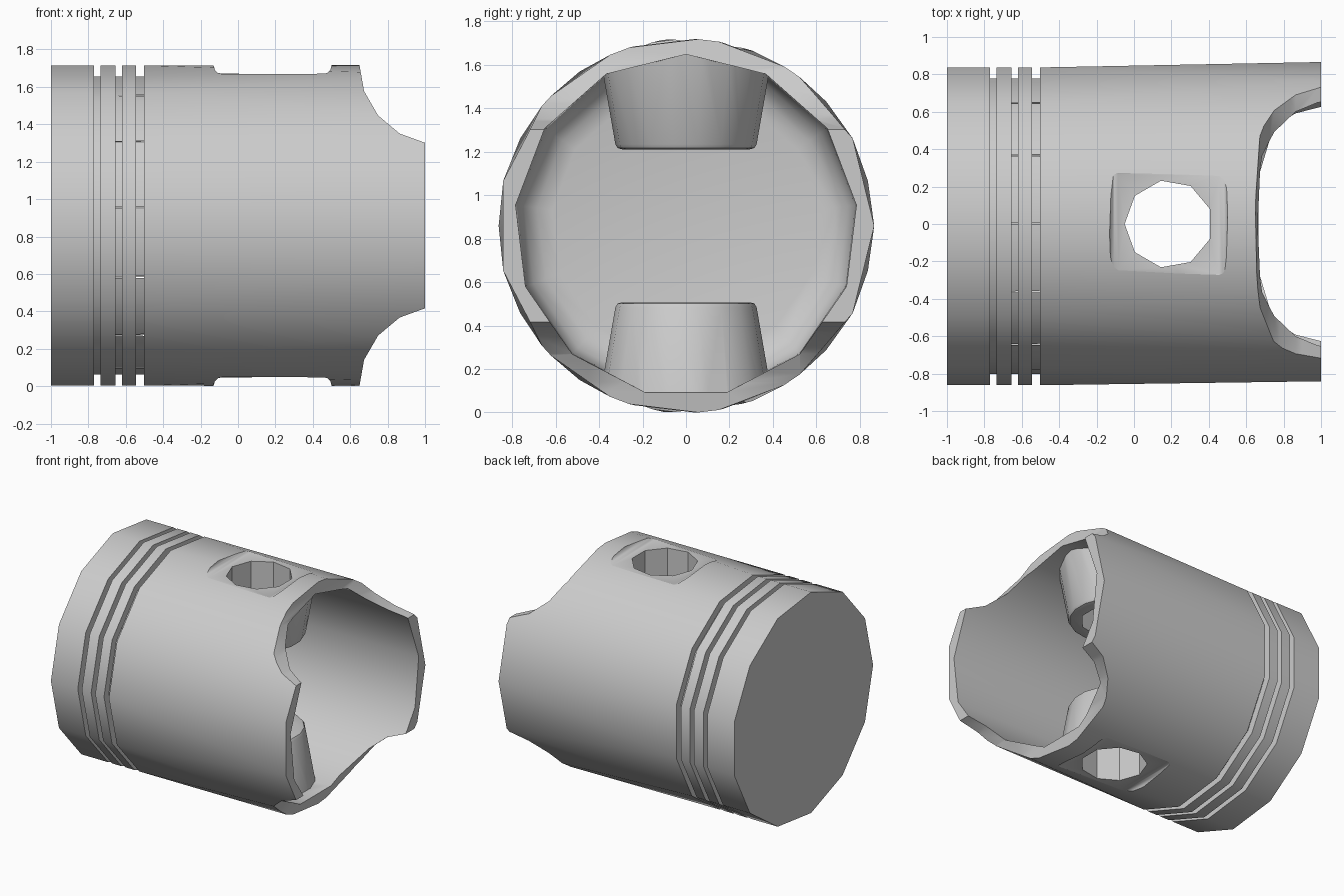
import bpy, bmesh, math
from mathutils import Vector, Matrix

cube = bpy.data.objects.get("Cube")
if cube:
    bpy.data.objects.remove(cube, do_unlink=True)

ZC = 0.866          # height of the cylinder axis
SIDES = 13
STEP = math.tau / SIDES


def add_object(name, bm):
    bmesh.ops.recalc_face_normals(bm, faces=bm.faces)
    mesh = bpy.data.meshes.new(name)
    bm.to_mesh(mesh)
    bm.free()
    obj = bpy.data.objects.new(name, mesh)
    bpy.context.collection.objects.link(obj)
    return obj


def lathe(name, profile, sides, phase=lambda p: 0.0, matrix=Matrix()):
    """Revolve (position, radius) points about the x axis, with capped ends."""
    bm = bmesh.new()
    rings = []
    for p, r in profile:
        angles = [phase(p) + math.tau * i / sides for i in range(sides)]
        rings.append([bm.verts.new((p, r * math.cos(a), r * math.sin(a))) for a in angles])
    for a, b in zip(rings, rings[1:]):
        for i in range(sides):
            j = (i + 1) % sides
            bm.faces.new((a[i], a[j], b[j], b[i]))
    bm.faces.new(rings[0])
    bm.faces.new(rings[-1])
    bmesh.ops.triangulate(bm, faces=[f for f in bm.faces if len(f.verts) == 4])
    bm.transform(matrix)
    return add_object(name, bm)


def cut(target, cutter):
    mod = target.modifiers.new("cut", "BOOLEAN")
    mod.operation = "DIFFERENCE"
    mod.solver = "EXACT"
    mod.object = cutter
    cutter.hide_render = True
    bpy.context.view_layer.objects.active = target
    bpy.ops.object.modifier_apply(modifier=mod.name)
    bpy.data.objects.remove(cutter, do_unlink=True)


# Outer wall with three ring grooves; the skirt twists by half a side
R, GROOVE = 0.862, 0.802
outline = [(-1, R)]
for start, end in ((-0.77, -0.735), (-0.655, -0.62), (-0.545, -0.503)):
    outline += [(start, R), (start, GROOVE), (end, GROOVE), (end, R)]
outline.append((1, R + 0.004))
piston = lathe("piston_body", outline, SIDES,
               lambda p: math.pi + max(0, (p + 0.503) / 1.503) * STEP / 2)

# Hollow inside with a rounded floor, leaving two conical pin bosses
hollow = lathe("hollow", [(-0.8, 0.62), (-0.785, 0.69), (-0.74, 0.75), (-0.66, 0.785), (1.1, 0.79)],
               SIDES, lambda p: math.pi / 2)
PIN_X = 0.185
for side in (1, -1):
    place = Matrix.Translation((PIN_X, 0, 0)) @ Matrix.Rotation(-side * math.pi / 2, 4, "Y")
    cut(hollow, lathe("boss", [(0.352, 0.295), (0.358, 0.315), (0.375, 0.325), (0.95, 0.425)],
                      18, matrix=place))
cut(piston, hollow)

# Arched skirt cutaways and flat pads around the pin holes
for side in (1, -1):
    arch = Matrix.Translation((1.08, 0, side * ZC)) @ Matrix.Rotation(math.pi / 2, 4, "Z")
    cut(piston, lathe("arch", [(-1.2, 0.432), (1.2, 0.432)], 18, matrix=arch))

    bm = bmesh.new()
    bmesh.ops.create_cube(bm, size=1)
    bm.transform(Matrix.Translation((PIN_X, 0, side * 0.96)) @ Matrix.Diagonal((0.63, 0.62, 0.3, 1)))
    bmesh.ops.bevel(bm, geom=list(bm.edges), offset=0.045, segments=3, profile=0.5, affect="EDGES")
    cut(piston, add_object("pad", bm))

# Pin hole through both bosses
pin = Matrix.Translation((PIN_X, 0, 0)) @ Matrix.Rotation(math.pi / 2, 4, "Y")
cut(piston, lathe("pin_hole", [(-1.2, 0.235), (1.2, 0.235)], 9, lambda p: math.pi / 2 * 3, pin))

# Smooth shading, with round normals on the cylindrical walls
bpy.ops.object.select_all(action="DESELECT")
piston.select_set(True)
bpy.context.view_layer.objects.active = piston
bpy.ops.object.shade_smooth_by_angle(angle=math.radians(35))
mesh = piston.data
normals = [Vector(n.vector) for n in mesh.corner_normals]
for face in mesh.polygons:
    points = [mesh.vertices[v].co for v in face.vertices]
    on_pad = face.normal.z ** 2 > 0.99 and max(abs(p.z) for p in points) < 0.812
    if on_pad or abs(face.normal.x) > 0.2:
        continue
    for loop, p in zip(face.loop_indices, points):
        radial = Vector((0, p.y, p.z))
        facing = face.normal.dot(radial.normalized())
        if radial.length > 0.74 and abs(facing) > 0.9:
            normals[loop] = radial.normalized() * math.copysign(1, facing)
mesh.normals_split_custom_set(normals)

# Plain grey metal
grey = bpy.data.materials.new("metal_grey")
grey.use_nodes = True
grey.diffuse_color = (0.6, 0.6, 0.6, 1)
grey.node_tree.nodes["Principled BSDF"].inputs["Base Color"].default_value = (0.6, 0.6, 0.6, 1)
mesh.materials.clear()
mesh.materials.append(grey)
for face in mesh.polygons:
    face.material_index = 0

# Rest on the ground
piston.location.z = -min(v.co.z for v in mesh.vertices)
